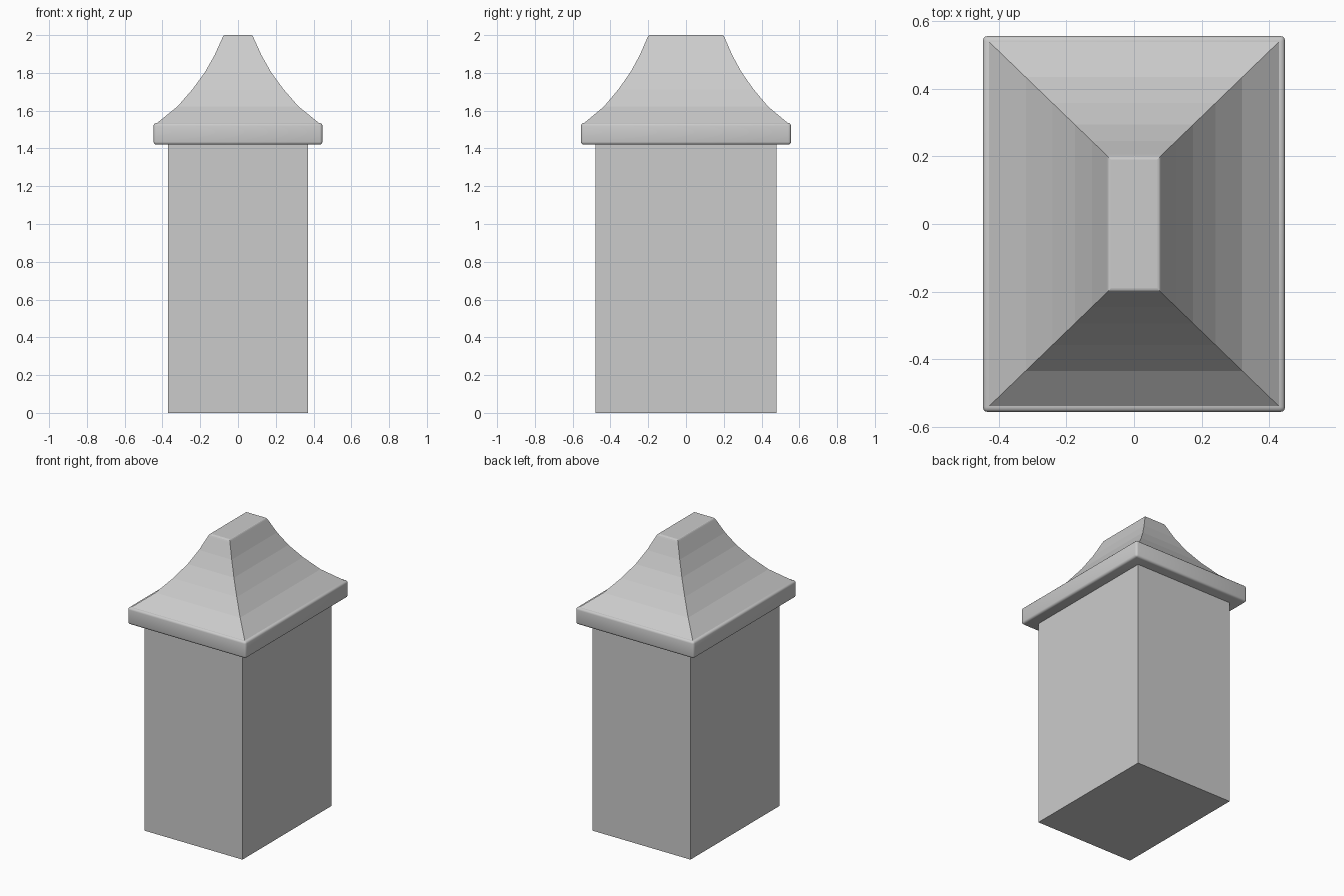
import bpy, bmesh, math

if "Cube" in bpy.data.objects:
    bpy.data.objects.remove(bpy.data.objects["Cube"])


def box(name, hx, hy, z0, z1, bevel=0.0):
    bpy.ops.mesh.primitive_cube_add(size=2, location=(0, 0, (z0 + z1) / 2))
    ob = bpy.context.object
    ob.name = name
    ob.scale = (hx, hy, (z1 - z0) / 2)
    bpy.ops.object.transform_apply(location=True, rotation=False, scale=True)
    if bevel:
        mod = ob.modifiers.new("rounded_edges", "BEVEL")
        mod.width = bevel
        mod.segments = 3
        bpy.ops.object.modifier_apply(modifier=mod.name)
        bpy.ops.object.shade_smooth_by_angle(angle=math.radians(35))
    return ob


def rect_loft(name, rings):
    """Skin a stack of rectangles given as (half x, half y, z)."""
    bm = bmesh.new()
    loops = [[bm.verts.new((sx * hx, sy * hy, z))
              for sx, sy in ((-1, -1), (1, -1), (1, 1), (-1, 1))]
             for hx, hy, z in rings]
    for low, high in zip(loops, loops[1:]):
        for i in range(4):
            j = (i + 1) % 4
            bm.faces.new((low[i], low[j], high[j], high[i]))
    bm.faces.new(loops[0][::-1])
    bm.faces.new(loops[-1])
    mesh = bpy.data.meshes.new(name)
    bm.to_mesh(mesh)
    bm.free()
    ob = bpy.data.objects.new(name, mesh)
    bpy.context.collection.objects.link(ob)
    return ob


# Square shaft and overhanging rounded slab
box("pillar_shaft", 0.37, 0.48, 0.0, 1.42)
box("cap_slab", 0.447, 0.556, 1.42, 1.535, bevel=0.015)

# Concave roof: side insets at even heights, then a small rounded top edge
insets = [0.0, 0.112, 0.191, 0.257, 0.308, 0.349]
rings = [(0.432 - d, 0.542 - 0.965 * d, 1.532 + 0.0905 * i)
         for i, d in enumerate(insets)]
rings += [(0.079, 0.201, 1.993), (0.075, 0.197, 1.998), (0.069, 0.191, 2.0)]
rect_loft("cap_roof", rings)
